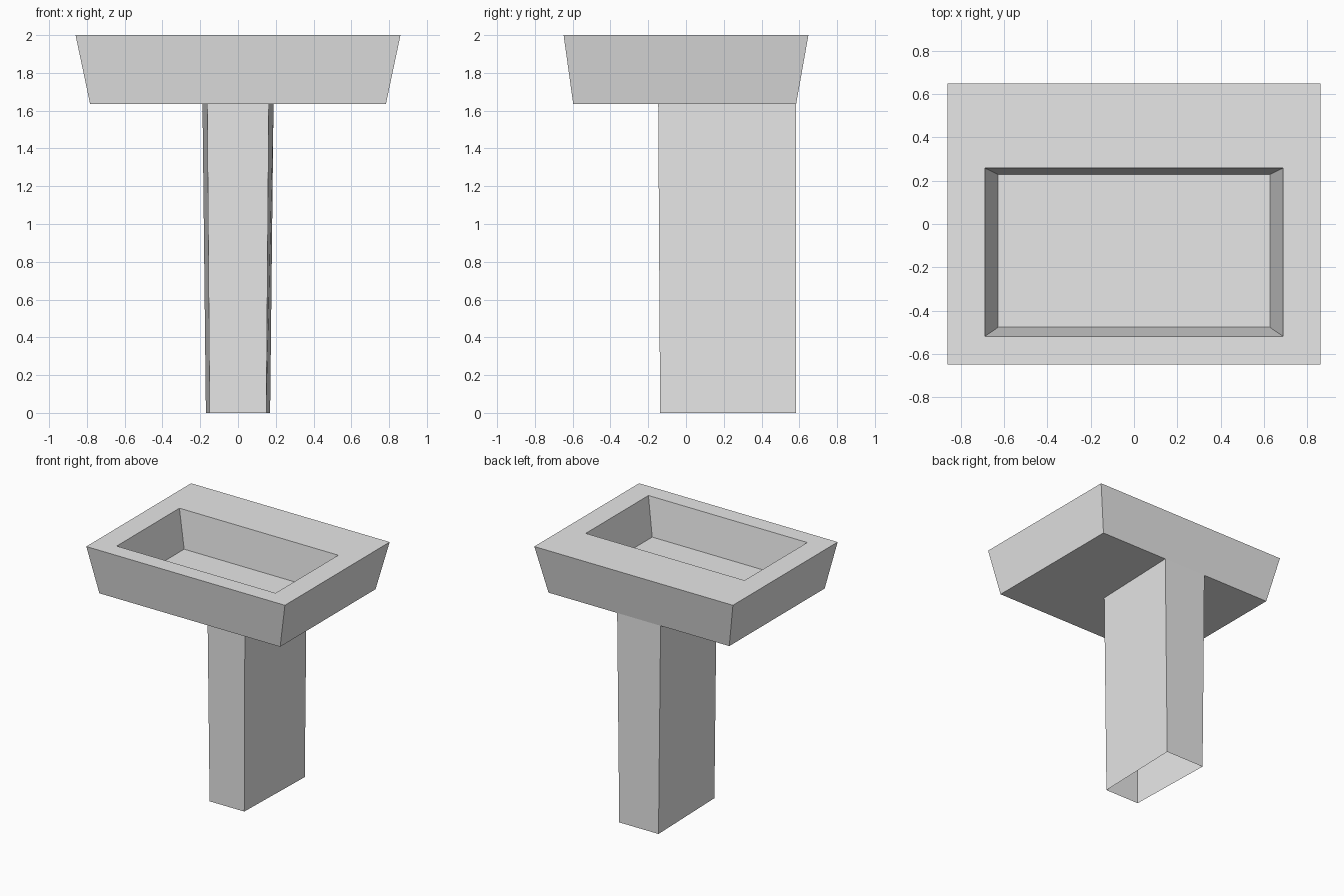
import bpy

cube = bpy.data.objects.get("Cube")
if cube:
    bpy.data.objects.remove(cube, do_unlink=True)

# Single ceramic colour
ceramic = bpy.data.materials.new("grey_ceramic")
ceramic.use_nodes = True
colour = (0.8, 0.8, 0.8, 1.0)
ceramic.diffuse_color = colour
ceramic.node_tree.nodes["Principled BSDF"].inputs["Base Color"].default_value = colour


def ring(front_half, back_half, front, back, z):
    """Four corners of a symmetric section, counter-clockwise from above."""
    return [(-front_half, front, z), (front_half, front, z),
            (back_half, back, z), (-back_half, back, z)]


def loft(name, rings, cap_start, cap_end):
    """Join successive four-cornered rings with flat quads."""
    verts = [v for r in rings for v in r]
    faces = []
    for k in range(len(rings) - 1):
        a, b = 4 * k, 4 * (k + 1)
        for i in range(4):
            j = (i + 1) % 4
            faces.append((a + i, a + j, b + j, b + i))
    if cap_start:
        faces.append((3, 2, 1, 0))
    if cap_end:
        n = len(verts)
        faces.append((n - 4, n - 3, n - 2, n - 1))
    mesh = bpy.data.meshes.new(name)
    mesh.from_pydata(verts, [], faces)
    mesh.materials.append(ceramic)
    mesh.update()
    obj = bpy.data.objects.new(name, mesh)
    bpy.context.scene.collection.objects.link(obj)
    return obj


UNDERSIDE = 1.635

# Basin: flared outer wall, flat rim with a wide back ledge, sunken bowl
loft("basin", [
    ring(0.783, 0.783, -0.597, 0.583, UNDERSIDE),
    ring(0.86, 0.86, -0.648, 0.648, 2.0),
    ring(0.688, 0.688, -0.518, 0.258, 2.0),
    ring(0.626, 0.626, -0.476, 0.228, 1.707),
], cap_start=True, cap_end=True)

# Pedestal: hollow tapered column, wider at the back, open underneath
loft("pedestal", [
    ring(0.15, 0.17, -0.137, 0.583, 0.0),
    ring(0.163, 0.188, -0.147, 0.583, UNDERSIDE),
], cap_start=False, cap_end=False)
